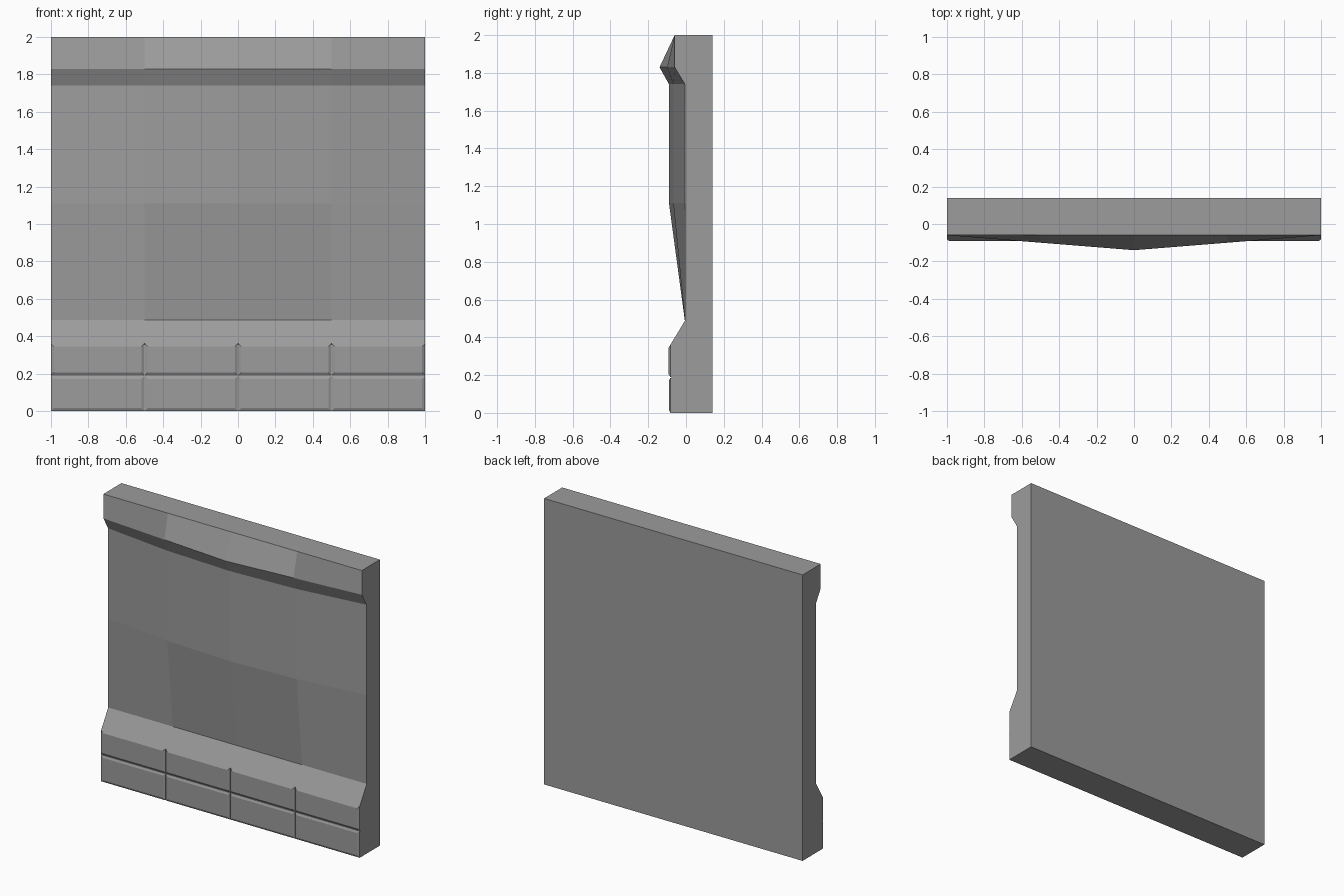
import bpy, bmesh

if "Cube" in bpy.data.objects:
    bpy.data.objects.remove(bpy.data.objects["Cube"])

# Dark grey stone
stone = bpy.data.materials.new("dark_stone")
stone.diffuse_color = (0.334, 0.334, 0.334, 1)
stone.use_nodes = True
stone.node_tree.nodes["Principled BSDF"].inputs["Base Color"].default_value = stone.diffuse_color


def make_object(name, bm):
    bmesh.ops.recalc_face_normals(bm, faces=bm.faces[:])
    mesh = bpy.data.meshes.new(name)
    bm.to_mesh(mesh)
    bm.free()
    mesh.materials.append(stone)
    obj = bpy.data.objects.new(name, mesh)
    bpy.context.collection.objects.link(obj)
    return obj


# Wall slab: profile rows give z and y at the ends, quarter points and centre
profile = [
    (0.0, (0.14, 0.14, 0.14)),
    (0.0, (-0.076, -0.076, -0.076)),
    (0.356, (-0.076, -0.076, -0.076)),
    (0.36, (-0.083, -0.083, -0.083)),
    (0.487, (-0.006, -0.006, -0.006)),
    (1.11, (-0.006, -0.067, -0.09)),
    (1.74, (-0.006, -0.067, -0.09)),
    (1.83, (-0.06, -0.1, -0.14)),
    (2.0, (-0.06, -0.06, -0.06)),
    (2.0, (0.14, 0.14, 0.14)),
]
bm = bmesh.new()
stations = []
for x, k in ((-1, 0), (-0.5, 1), (0, 2), (0.5, 1), (1, 0)):
    stations.append([bm.verts.new((x, ys[k], z)) for z, ys in profile])
n = len(profile)
for a, b in zip(stations, stations[1:]):
    for i in range(n):
        j = (i + 1) % n
        bm.faces.new((a[i], a[j], b[j], b[i]))
bm.faces.new(stations[0])
bm.faces.new(stations[-1])
make_object("wall_panel", bm)


# Base bricks: shallow chamfered blocks in two rows
def brick(name, x0, x1, z0, z1, front):
    bm = bmesh.new()
    rings = []
    for y, d in ((-0.06, 0), (-0.083, 0), (front, 0.015)):
        rings.append([bm.verts.new(p) for p in (
            (x0 + d, y, z0 + d), (x1 - d, y, z0 + d),
            (x1 - d, y, z1 - d), (x0 + d, y, z1 - d))])
    for a, b in zip(rings, rings[1:]):
        for i in range(4):
            j = (i + 1) % 4
            bm.faces.new((a[i], a[j], b[j], b[i]))
    bm.faces.new(rings[0])
    bm.faces.new(rings[-1])
    make_object(name, bm)


gap = 0.002
for i in range(4):
    x0, x1 = -1 + 0.5 * i, -0.5 + 0.5 * i
    left = x0 if i == 0 else x0 + gap
    right = x1 if i == 3 else x1 - gap
    brick(f"lower_brick_{i + 1}", left, right, 0.0, 0.186, -0.09)
    brick(f"upper_brick_{i + 1}", left, right, 0.19, 0.36, -0.092)
